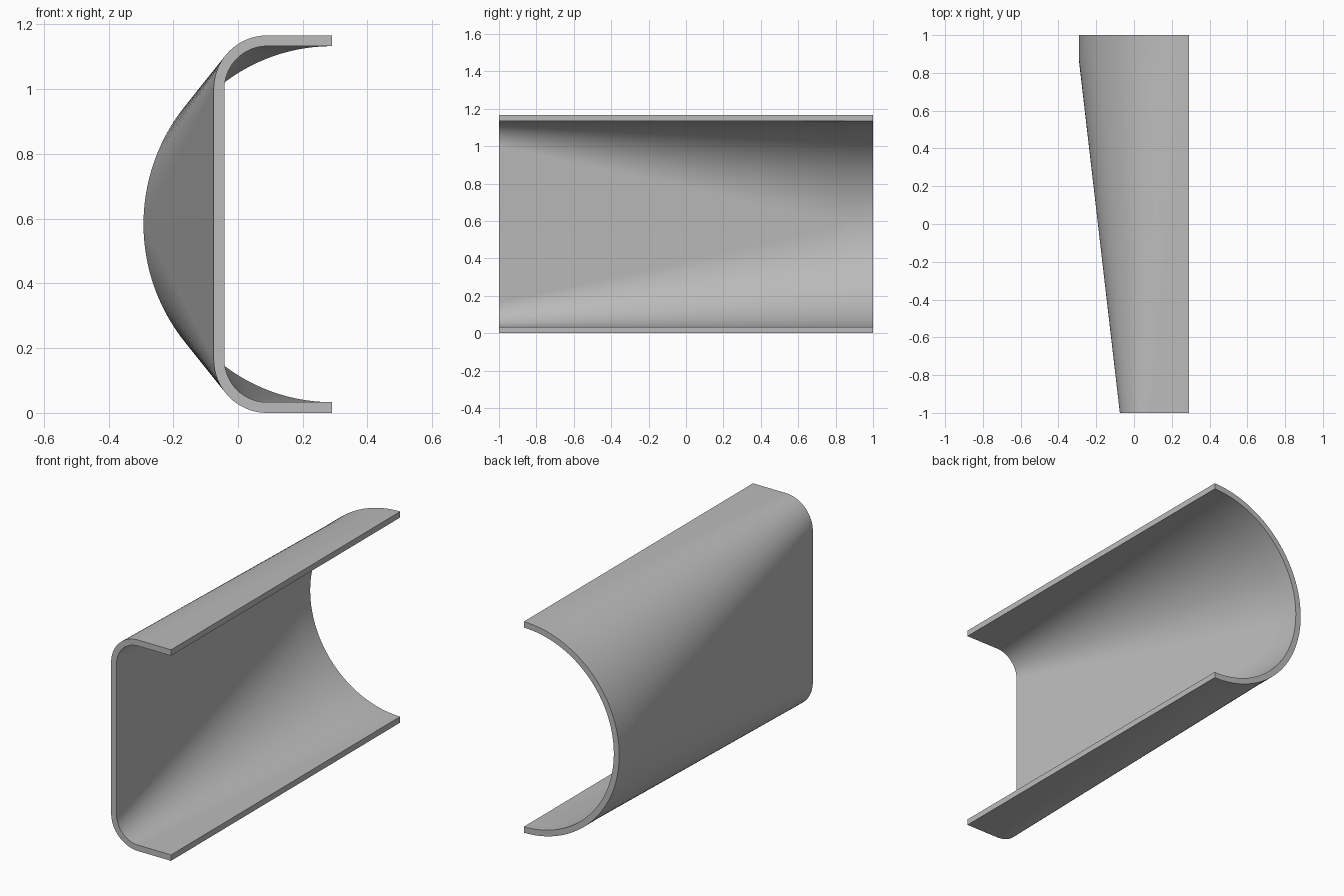
import bpy, bmesh, math
from mathutils import Vector

cube = bpy.data.objects.get("Cube")
if cube:
    bpy.data.objects.remove(cube, do_unlink=True)

RIM_X = 0.291       # open edge of the channel
WEB_X = -0.075      # outer face of the flat front wall
HALF = 0.583        # half height, also the outer radius at the back
BEND = 0.165        # outer bend radius at the front
WALL = 0.033
STEPS = 32
ROWS = 28
TAPER_END = 0.87    # the last stretch runs straight


def half_profile(inset, rounded):
    """Upper half from the rim to the wall, as (x, height above the middle)."""
    if rounded:
        cx, cz, r = RIM_X, 0, HALF
    else:
        cx, cz, r = WEB_X + BEND, HALF - BEND, BEND
    r -= inset
    pts = [(RIM_X, cz + r)]
    for i in range(STEPS + 1):
        a = math.pi / 2 * i / STEPS
        pts.append((cx - r * math.sin(a), cz + r * math.cos(a)))
    return pts


def section(rounded):
    """Closed outline of the sheet, outer skin then inner skin."""
    def skin(inset):
        top = half_profile(inset, rounded)
        return top + [(x, -z) for x, z in reversed(top)]
    return [Vector(p) for p in skin(0) + skin(WALL)[::-1]]


# Ruled transition between the bent channel and the half round
front, back = section(False), section(True)
rows = [-1 + (TAPER_END + 1) * i / ROWS for i in range(ROWS + 1)] + [1]
bm = bmesh.new()
rings = []
for y in rows:
    t = min(1, (y + 1) / (TAPER_END + 1))
    ring = []
    for a, b in zip(front, back):
        p = a.lerp(b, t)
        ring.append(bm.verts.new((p.x, y, p.y + HALF)))
    rings.append(ring)

n = len(front)
for r0, r1 in zip(rings, rings[1:]):
    for i in range(n):
        j = (i + 1) % n
        bm.faces.new((r0[i], r0[j], r1[j], r1[i]))

# End faces, as strips between the outer and inner skins
for ring in (rings[0], rings[-1]):
    for i in range(n // 2 - 1):
        bm.faces.new((ring[i], ring[i + 1], ring[n - 2 - i], ring[n - 1 - i]))

bmesh.ops.remove_doubles(bm, verts=bm.verts, dist=0.00005)
bmesh.ops.recalc_face_normals(bm, faces=bm.faces)
mesh = bpy.data.meshes.new("transition_channel")
bm.to_mesh(mesh)
bm.free()

channel = bpy.data.objects.new("transition_channel", mesh)
bpy.context.collection.objects.link(channel)

# Plain grey sheet metal
grey = bpy.data.materials.new("sheet_grey")
grey.use_nodes = True
colour = (0.5, 0.5, 0.5, 1)
grey.diffuse_color = colour
grey.node_tree.nodes["Principled BSDF"].inputs["Base Color"].default_value = colour
mesh.materials.append(grey)

bpy.ops.object.select_all(action='DESELECT')
channel.select_set(True)
bpy.context.view_layer.objects.active = channel
bpy.ops.object.shade_smooth_by_angle(angle=math.radians(30))
